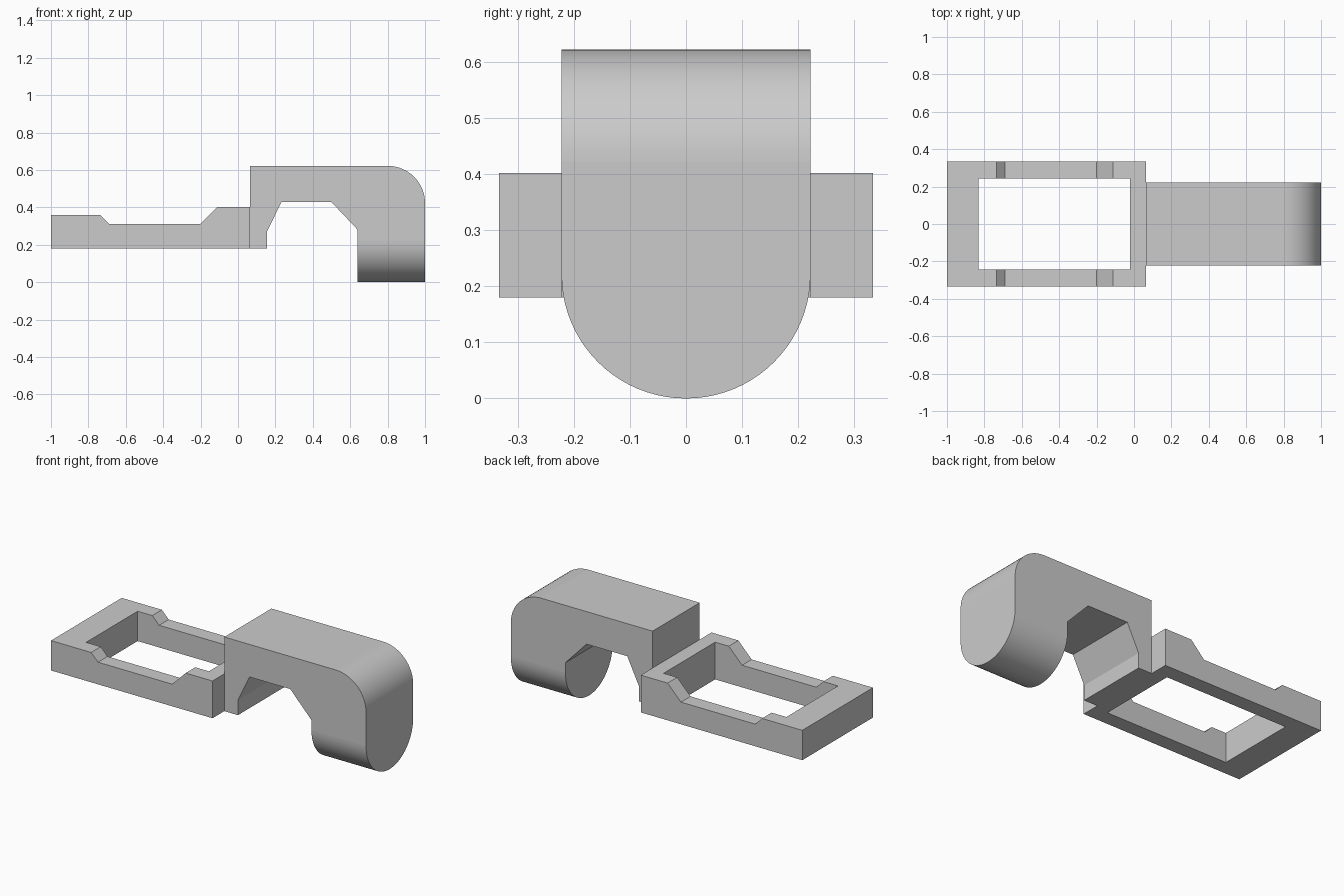
import bpy, bmesh

cube = bpy.data.objects.get("Cube")
if cube:
    bpy.data.objects.remove(cube, do_unlink=True)

grey = bpy.data.materials.new("plain grey")
grey.use_nodes = True
colour = (0.6, 0.6, 0.6, 1)
grey.diffuse_color = colour
grey.node_tree.nodes["Principled BSDF"].inputs["Base Color"].default_value = colour


def side_prism(profile, half_width):
    """Extrude an (x, z) outline symmetrically across y."""
    bm = bmesh.new()
    face = bm.faces.new([bm.verts.new((x, -half_width, z)) for x, z in profile])
    out = bmesh.ops.extrude_face_region(bm, geom=[face])
    verts = [v for v in out["geom"] if isinstance(v, bmesh.types.BMVert)]
    bmesh.ops.translate(bm, verts=verts, vec=(0, 2 * half_width, 0))
    bmesh.ops.recalc_face_normals(bm, faces=bm.faces)
    return bm


def round_edges(bm, rule, radius, segments):
    """Round the edges whose two end points satisfy the rule."""
    edges = [e for e in bm.edges if all(rule(v.co) for v in e.verts)
             and rule((e.verts[0].co + e.verts[1].co) / 2)]
    out = bmesh.ops.bevel(bm, geom=edges, offset=radius, offset_type='OFFSET',
                          segments=segments, profile=0.5, affect='EDGES')
    for f in out["faces"]:
        f.smooth = True


def make_object(name, bm):
    mesh = bpy.data.meshes.new(name)
    bm.to_mesh(mesh)
    bm.free()
    mesh.materials.append(grey)
    obj = bpy.data.objects.new(name, mesh)
    bpy.context.collection.objects.link(obj)
    return obj


# Rectangular frame with lowered side rails
JOINT_X = 0.065
frame = make_object("open_frame", side_prism([
    (-1, 0.18), (JOINT_X, 0.18), (JOINT_X, 0.402), (-0.112, 0.402),
    (-0.2, 0.312), (-0.69, 0.312), (-0.735, 0.358), (-1, 0.358)], 0.333))

# Window through the frame
window = make_object("window_cutter", side_prism([
    (-0.832, 0), (-0.022, 0), (-0.022, 1), (-0.832, 1)], 0.243))
window.hide_render = True
window.hide_viewport = True
window.display_type = 'WIRE'
cut = frame.modifiers.new("window", 'BOOLEAN')
cut.operation = 'DIFFERENCE'
cut.solver = 'EXACT'
cut.object = window

# Hooked arm with a short root leg and a long end tab
HALF = 0.222
arm = side_prism([
    (JOINT_X, 0.18), (0.155, 0.18), (0.155, 0.27), (0.232, 0.428),
    (0.5, 0.428), (0.64, 0.28), (0.64, 0), (1, 0), (1, 0.622),
    (JOINT_X, 0.622)], HALF)

# Round the outer top corner, then the bottom of the tab
round_edges(arm, lambda p: p.x > 0.99 and p.z > 0.6, 0.2, 16)
round_edges(arm, lambda p: p.z < 0.01 and abs(p.y) > HALF - 0.01, HALF - 0.0005, 20)
make_object("hooked_arm", arm)
